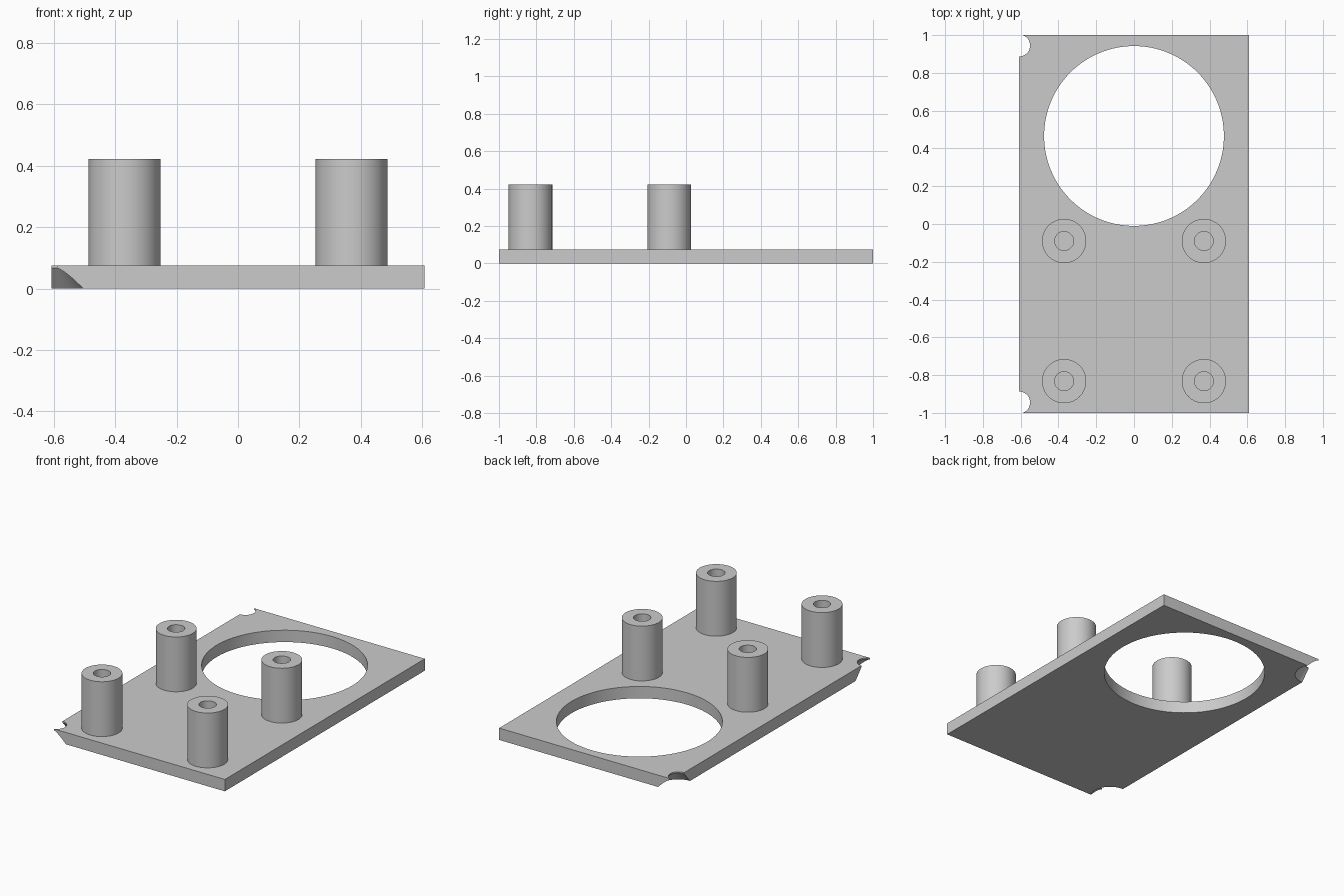
import bpy, bmesh, math
from mathutils import Matrix

if "Cube" in bpy.data.objects:
    bpy.data.objects.remove(bpy.data.objects["Cube"], do_unlink=True)

HALF_X, HALF_Y, THICK = 0.608, 1.0, 0.075

grey = bpy.data.materials.new("plain grey")
grey.use_nodes = True
grey.diffuse_color = (0.6, 0.6, 0.6, 1)
grey.node_tree.nodes["Principled BSDF"].inputs["Base Color"].default_value = (0.6, 0.6, 0.6, 1)


def add_object(name, bm):
    bmesh.ops.recalc_face_normals(bm, faces=bm.faces)
    mesh = bpy.data.meshes.new(name)
    bm.to_mesh(mesh)
    bm.free()
    mesh.materials.append(grey)
    obj = bpy.data.objects.new(name, mesh)
    bpy.context.collection.objects.link(obj)
    return obj


def lathe(name, profile, x, y, sides=64):
    """Revolve (radius, height) points about a vertical axis at x, y."""
    bm = bmesh.new()
    verts = [bm.verts.new((r, 0, z)) for r, z in profile]
    edges = [bm.edges.new(pair) for pair in zip(verts, verts[1:])]
    bmesh.ops.spin(bm, geom=verts + edges, cent=(0, 0, 0), axis=(0, 0, 1),
                   angle=math.tau, steps=sides, use_merge=True)
    bmesh.ops.remove_doubles(bm, verts=bm.verts, dist=1e-5)
    obj = add_object(name, bm)
    obj.location = (x, y, 0)
    return obj


def smooth(obj):
    bpy.ops.object.select_all(action='DESELECT')
    obj.select_set(True)
    bpy.context.view_layer.objects.active = obj
    bpy.ops.object.shade_smooth_by_angle(angle=math.radians(30))


# Flat base plate
bm = bmesh.new()
bmesh.ops.create_cube(bm, size=1, matrix=Matrix.Translation((0, 0, THICK / 2))
                      @ Matrix.Diagonal((2 * HALF_X, 2 * HALF_Y, THICK, 1)))
plate = add_object("base_plate", bm)

# Cutters: large round opening and two countersunk edge notches
cutters = [lathe("opening_cutter", [(0, -0.1), (0.476, -0.1), (0.476, 0.2), (0, 0.2)],
                 0, 0.466, 128)]
notch = [(0, -0.02), (0.135, -0.02), (0.058, 0.067), (0.058, 0.1), (0, 0.1)]
for side, label in ((-1, "front"), (1, "back")):
    cutters.append(lathe(label + "_notch_cutter", notch, -HALF_X, side * 0.945))

for cutter in cutters:
    mod = plate.modifiers.new(cutter.name, 'BOOLEAN')
    mod.operation = 'DIFFERENCE'
    mod.solver = 'EXACT'
    mod.object = cutter
    cutter.hide_render = True

bpy.context.view_layer.update()
bpy.context.view_layer.objects.active = plate
plate.select_set(True)
for cutter in cutters:
    bpy.ops.object.modifier_apply(modifier=cutter.name)
    bpy.data.objects.remove(cutter, do_unlink=True)
smooth(plate)

# Hollow standoffs with blind screw holes
standoff = [(0, THICK), (0.05, THICK), (0.05, 0.422), (0.117, 0.422),
            (0.117, THICK - 0.005), (0, THICK - 0.005)]
for y, row in ((-0.832, "front"), (-0.09, "rear")):
    for x, side in ((0.37, "left"), (-0.37, "right")):
        smooth(lathe(f"{row}_{side}_standoff", standoff, x, y))
